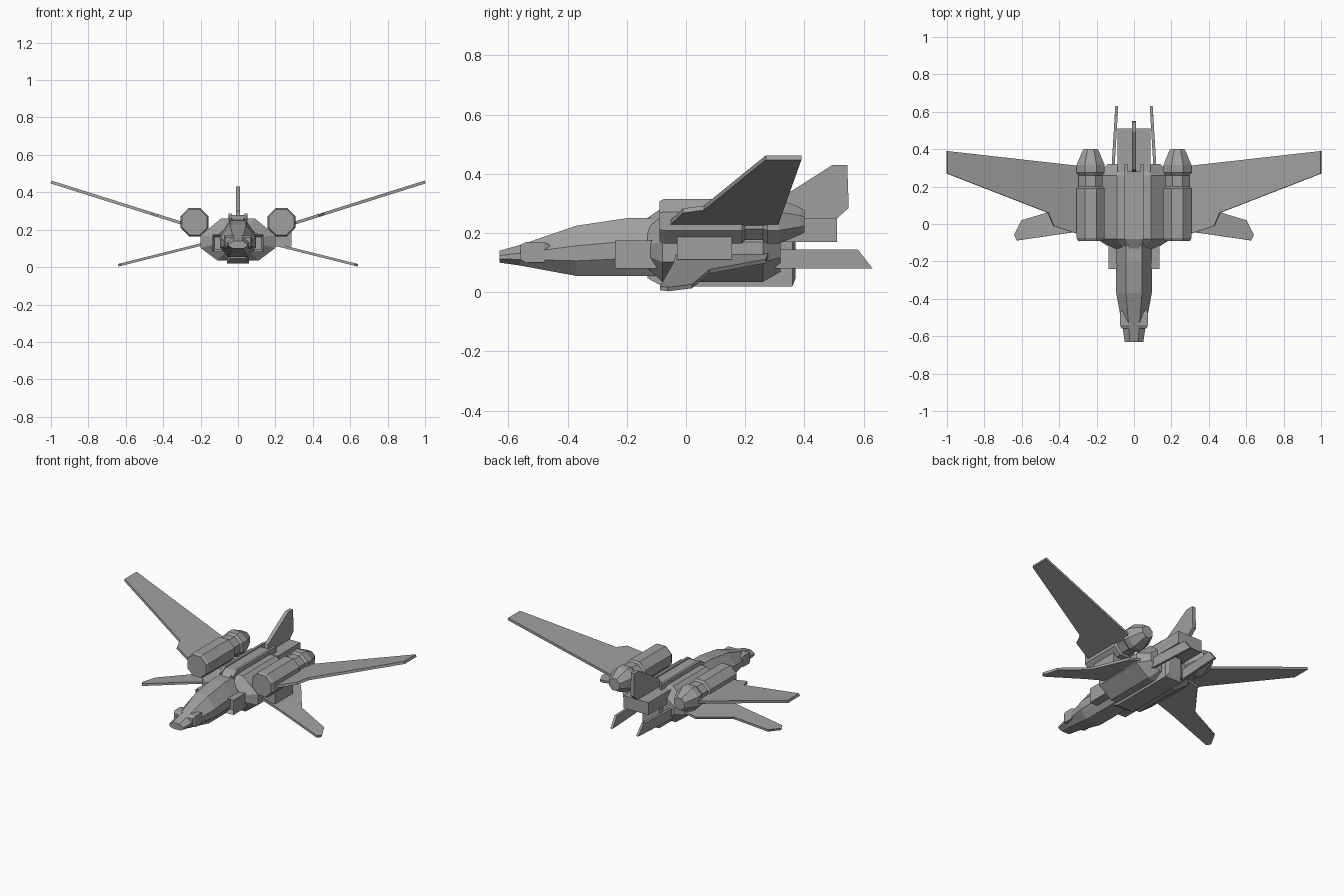
import bpy, bmesh, math
from mathutils import Vector

cube = bpy.data.objects.get("Cube")
if cube:
    bpy.data.objects.remove(cube)

grey = bpy.data.materials.new("hull_grey")
grey.use_nodes = True
shade = (.35, .35, .35, 1)
grey.diffuse_color = shade
grey.node_tree.nodes["Principled BSDF"].inputs["Base Color"].default_value = shade


def loft(name, rings, mirror=False):
    """Skin equal-length rings, cap both ends and optionally mirror left to right."""
    bm = bmesh.new()
    loops = [[bm.verts.new(point) for point in ring] for ring in rings]
    count = len(loops[0])
    for near, far in zip(loops, loops[1:]):
        for i in range(count):
            j = (i + 1) % count
            bm.faces.new((near[i], near[j], far[j], far[i]))
    bm.faces.new(loops[0])
    bm.faces.new(loops[-1])
    bmesh.ops.recalc_face_normals(bm, faces=bm.faces)
    mesh = bpy.data.meshes.new(name)
    bm.to_mesh(mesh)
    bm.free()
    mesh.materials.append(grey)
    part = bpy.data.objects.new(name, mesh)
    bpy.context.collection.objects.link(part)
    if mirror:
        part.modifiers.new("Mirror", 'MIRROR')
    return part


def hull_ring(y, width, low, high):
    """Eight-sided section with flat roof, flat belly and upright flanks."""
    height = high - low
    right = [(width * .45, high), (width, low + height * .6),
             (width, low + height * .3), (width * .55, low)]
    left = [(-x, z) for x, z in reversed(right)]
    return [(x, y, z) for x, z in right + left]


def block(name, x, y, z, front=0, back=0, mirror=False):
    """Box with shrunken ends: a positive length slopes, a negative one recesses."""
    def ring(depth, shrink):
        cx, cz = sum(x) / 2, sum(z) / 2
        corners = ((x[0], z[0]), (x[1], z[0]), (x[1], z[1]), (x[0], z[1]))
        return [(cx + (px - cx) * shrink, depth, cz + (pz - cz) * shrink)
                for px, pz in corners]

    rings = [ring(y[0] + front, 1), ring(y[1] - back, 1)]
    if front:
        rings.insert(0, ring(y[0], .7))
    if back:
        rings.append(ring(y[1], .7))
    return loft(name, rings, mirror)


def plate(name, outline, place, thickness, mirror=False):
    """Put a flat outline into space and thicken it evenly along its normal."""
    points = [Vector(place(a, b)) for a, b in outline]
    normal = (points[1] - points[0]).cross(points[-1] - points[0]).normalized()
    offset = normal * thickness / 2
    return loft(name, [[p - offset for p in points], [p + offset for p in points]], mirror)


# Nose and forward fuselage
nose_stations = ((-.63, .05, .1, .14), (-.56, .06, .09, .16), (-.37, .095, .055, .225),
                 (-.2, .095, .055, .25), (0, .095, .055, .25))
loft("nose_fuselage", [hull_ring(*station) for station in nose_stations])
block("nose_cheek", x=(.02, .075), y=(-.56, -.46), z=(.1, .17),
      front=.02, back=.02, mirror=True)

# Main hull, pinched at both ends around its axis
loft("main_hull", [hull_ring(y, .2 * size, .15 - .115 * size, .15 + .11 * size)
                   for y, size in ((-.13, .6), (-.08, 1), (.26, 1), (.32, .7))])
block("belly_keel", x=(-.06, .06), y=(-.13, .37), z=(.02, .2), front=.05, back=.01)

# Spine with rails along both edges
block("spine", x=(-.04, .04), y=(-.13, .28), z=(.1, .278), front=.05)
block("spine_rail", x=(.034, .05), y=(-.12, .32), z=(.1, .286), front=.04, mirror=True)

# Side intakes with recessed mouths, and a box on the left flank only
block("intake", x=(.08, .135), y=(-.21, -.07), z=(.08, .175), front=-.03, mirror=True)
block("left_flank_box", x=(.18, .285), y=(-.03, .155), z=(.11, .19))

# Tail block, upright fin and trailing blades
block("tail_block", x=(-.088, .088), y=(.28, .51), z=(.17, .25))
plate("tail_fin", ((.28, .24), (.29, .3), (.495, .43), (.545, .43), (.55, .285), (.5, .24)),
      lambda y, z: (0, y, z), thickness=.024)
plate("tail_blade", ((.26, .08), (.63, .08), (.58, .145), (.26, .145)),
      lambda y, z: (.13 - y * .06, y, z), thickness=.016, mirror=True)

# Engine pods: eight-sided tubes with a narrow neck and a tapered nozzle
pod_radius, pod_x, pod_z = .075, .232, .24


def pod_ring(y, size):
    reach = pod_radius * size / math.cos(math.pi / 8)
    angles = [(i + .5) * math.pi / 4 for i in range(8)]
    return [(pod_x + reach * math.cos(a), y, pod_z + reach * math.sin(a)) for a in angles]


loft("engine_pod", [pod_ring(y, size) for y, size in (
    (-.09, .9), (-.075, 1), (.19, 1), (.2, .85), (.26, .85),
    (.275, 1), (.315, 1), (.385, .62), (.4, .5))], mirror=True)

# Raised main wings and drooping lower stabilisers
plate("wing", ((.2, -.07), (.28, -.06), (.43, -.01), (.46, .06), (1, .27), (1, .39), (.2, .3)),
      lambda x, y: (x, y, .14 + x * .315), thickness=.016, mirror=True)
plate("stabiliser", ((.15, -.03), (.33, -.045), (.625, -.088), (.64, -.06),
                     (.6, .02), (.4, .08), (.26, .27), (.15, .28)),
      lambda x, y: (x, y, .17 - x * .25), thickness=.014, mirror=True)
